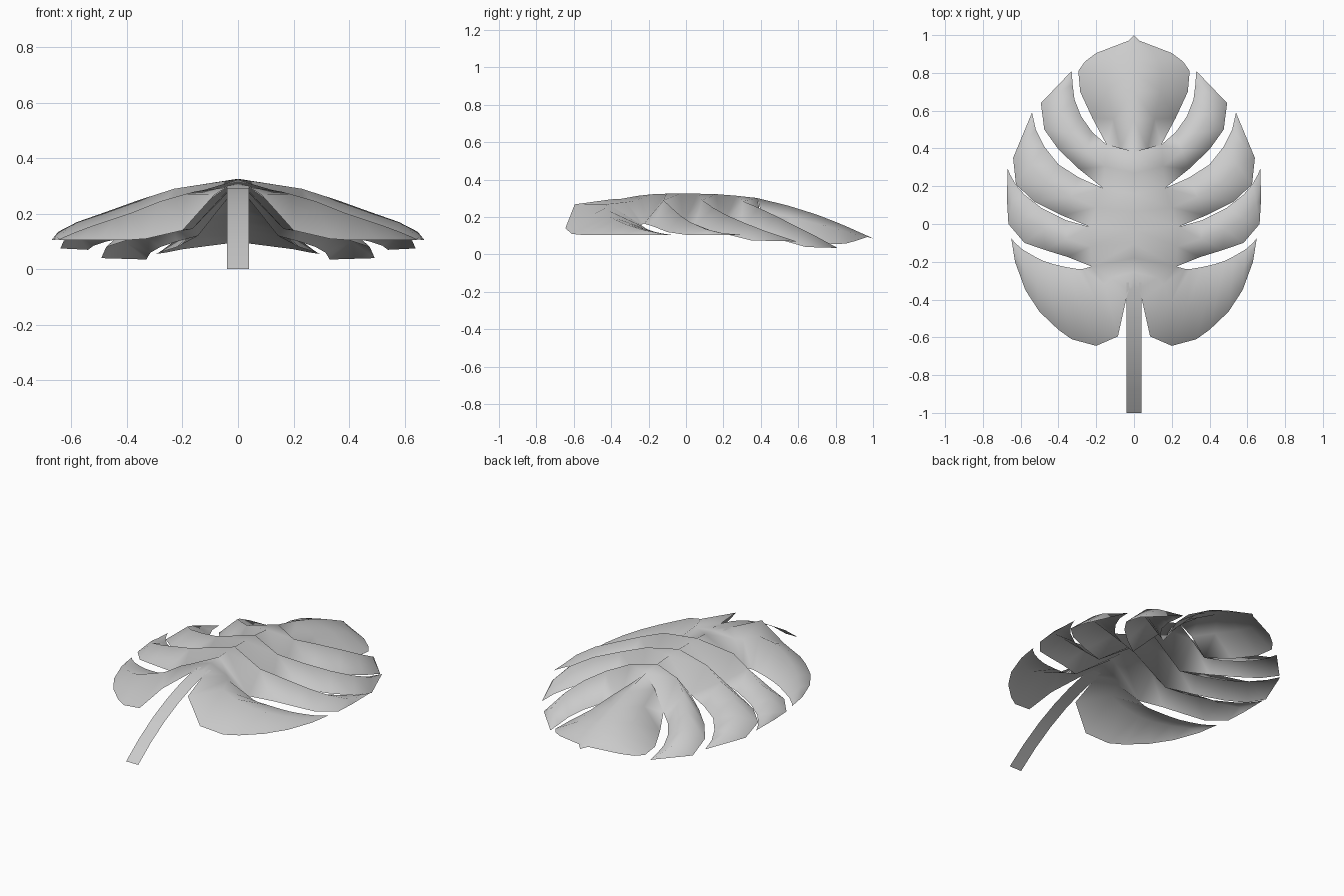
import bpy, bmesh
from mathutils import Vector as V

# shared points: midrib and the sunken notches between lobes
MA, MB, MC, MD = (0, .38, .302), (0, .16, .323), (0, -.03, .326), (0, -.18, .322)
MS = (0, -.33, .3)
A, B, C, D = (.145, .42, .12), (.165, .19, .145), (.235, -.015, .16), (.225, -.225, .165)


def loft(bm, upper, lower, ridge):
    """Lobe from two margins and the height of the ridge between them."""
    rows = []
    for u, w, z in zip(upper, lower, ridge):
        mid = V(u).lerp(V(w), .5)
        mid.z = z
        rows.append([bm.verts.new(p) for p in (u, mid, w)])
    for r, s in zip(rows, rows[1:]):
        for k in (0, 1):
            bm.faces.new((r[k], r[k + 1], s[k + 1], s[k]))


def finish(name, bm):
    bmesh.ops.remove_doubles(bm, verts=bm.verts, dist=.0005)
    bmesh.ops.dissolve_degenerate(bm, edges=bm.edges, dist=.0005)
    for f in bm.faces:
        f.normal_update()
        f.smooth = True
        if f.normal.z < 0:
            f.normal_flip()
    me = bpy.data.meshes.new(name)
    bm.to_mesh(me)
    bm.free()
    ob = bpy.data.objects.new(name, me)
    bpy.context.collection.objects.link(ob)
    return ob


bm = bmesh.new()
# end lobe, from midrib to margin
loft(bm,
     [(0, 1, .085), (0, .97, .1), (0, .92, .122), (0, .87, .145), (0, .81, .17),
      (0, .7, .213), (0, .55, .26), MA],
     [(0, 1, .085), (.03, .97, .094), (.2, .905, .072), (.26, .86, .06), (.295, .81, .055),
      (.285, .7, .06), (.22, .56, .08), A],
     [.085, .097, .107, .12, .137, .165, .2, .235])
# second lobe
loft(bm,
     [MA, A, (.22, .485, .1), (.28, .57, .08), (.315, .66, .06), (.325, .74, .045), (.33, .81, .035)],
     [MB, B, (.29, .29, .125), (.4, .395, .105), (.475, .5, .08), (.493, .64, .04), (.33, .81, .035)],
     [.314, .285, .25, .205, .155, .1, .035])
# third lobe
loft(bm,
     [MB, B, (.29, .245, .13), (.4, .315, .115), (.475, .41, .1), (.52, .5, .085), (.54, .59, .07)],
     [MC, C, (.38, .045, .145), (.53, .12, .13), (.625, .21, .11), (.64, .35, .075), (.54, .59, .07)],
     [.325, .29, .25, .21, .17, .125, .07])
# fourth lobe
loft(bm,
     [MC, C, (.36, .02, .145), (.49, .085, .13), (.58, .155, .12), (.63, .215, .11), (.655, .26, .107),
      (.67, .295, .105)],
     [MD, D, (.35, -.175, .15), (.47, -.138, .135), (.58, -.1, .12), (.665, 0, .105), (.672, .12, .105),
      (.67, .295, .105)],
     [.325, .29, .25, .205, .17, .135, .115, .105])
# base lobe, beside the stem
loft(bm,
     [MD, D, (.27, -.238, .16), (.3, -.238, .155), (.36, -.228, .148), (.43, -.212, .138),
      (.48, -.195, .13), (.53, -.17, .122), (.59, -.135, .114), (.63, -.1, .108), (.65, -.075, .105)],
     [MS, (.025, -.345, .298), (.042, -.4, .295), (.085, -.595, .268), (.2, -.645, .14), (.33, -.61, .11),
      (.4, -.56, .105), (.5, -.465, .105), (.575, -.35, .105), (.63, -.2, .105), (.65, -.075, .105)],
     [.314, .285, .28, .27, .245, .205, .185, .16, .135, .115, .105])
leaf = finish("leaf", bm)
m = leaf.modifiers.new("mirror", 'MIRROR')
m.use_clip = True
m.merge_threshold = .001

# stem: flat curved ribbon
bm = bmesh.new()
path = [(-.31, .302), (-.4, .292), (-.5, .267), (-.62, .225), (-.75, .165), (-.88, .088), (-1, 0)]
pairs = [[bm.verts.new((x, y, z)) for x in (-.04, .04)] for y, z in path]
for p, q in zip(pairs, pairs[1:]):
    bm.faces.new((p[0], q[0], q[1], p[1]))
finish("stem", bm)
